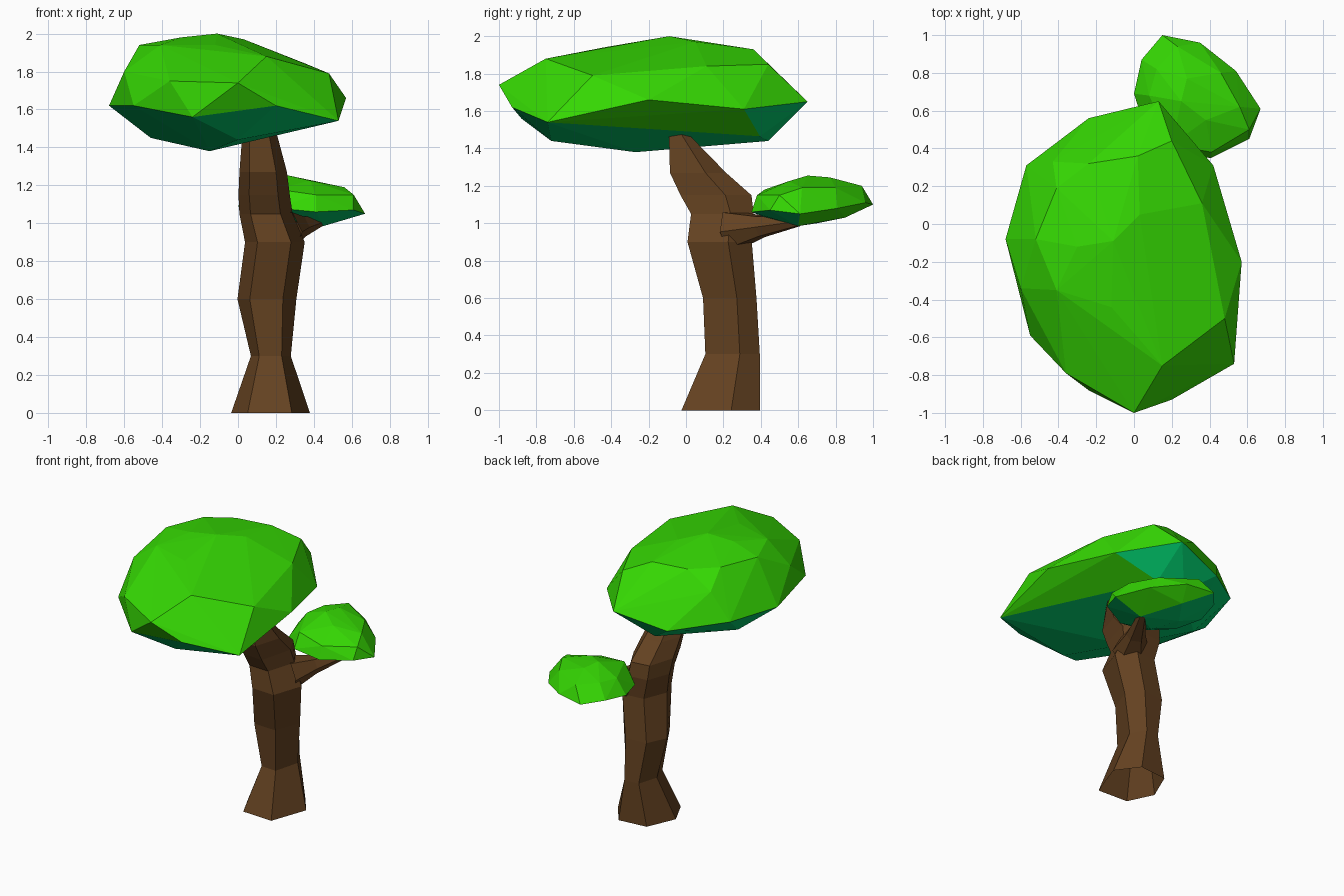
import bpy, bmesh, math
from mathutils import Vector

if "Cube" in bpy.data.objects:
    bpy.data.objects.remove(bpy.data.objects["Cube"])


def material(name, rgb):
    m = bpy.data.materials.new(name)
    m.diffuse_color = (*rgb, 1)
    m.use_nodes = True
    m.node_tree.nodes["Principled BSDF"].inputs["Base Color"].default_value = m.diffuse_color
    return m


GREEN = material("leaf_green", (0.036, 0.69, 0.001))
TEAL = material("underside_teal", (0.0, 0.56, 0.14))
BROWN = material("bark_brown", (0.127, 0.054, 0.015))


def finish(name, bm, mats):
    me = bpy.data.meshes.new(name)
    bm.to_mesh(me)
    bm.free()
    ob = bpy.data.objects.new(name, me)
    bpy.context.collection.objects.link(ob)
    for m in mats:
        me.materials.append(m)


# Faceted foliage: hull around a few corner points, teal on the underside
def foliage(name, corners, is_under):
    bm = bmesh.new()
    for c in corners:
        bm.verts.new(c)
    bmesh.ops.convex_hull(bm, input=bm.verts)
    loose = [v for v in bm.verts if not v.link_faces]
    bmesh.ops.delete(bm, geom=loose, context='VERTS')
    bmesh.ops.recalc_face_normals(bm, faces=bm.faces)
    bm.normal_update()
    for f in bm.faces:
        f.material_index = int(is_under(f.normal, f.calc_center_median()))
    finish(name, bm, [GREEN, TEAL])


# Rings of six points lofted into a faceted limb, open at the bottom
def loft(name, rings):
    bm = bmesh.new()
    loops = [[bm.verts.new(p) for p in r] for r in rings]
    n = len(loops[0])
    for a, b in zip(loops, loops[1:]):
        for i in range(n):
            j = (i + 1) % n
            bm.faces.new((a[i], a[j], b[j], b[i]))
    bm.faces.new(loops[-1])
    finish(name, bm, [BROWN])


# Slightly irregular six-sided section
HEX = [(1.02 * math.cos(math.radians(a)), math.sin(math.radians(a)))
       for a in (15, 65, 125, 183, 234, 301)]

# Trunk: centre x, centre y, radius x, radius y, height
trunk = [(.175, .18, .207, .238, 0), (.175, .245, .105, .165, .3),
         (.155, .23, .155, .162, .6), (.197, .175, .157, .195, .9),
         (.15, .19, .14, .19, 1.05), (.14, .155, .135, .215, 1.15),
         (.135, .06, .125, .17, 1.27), (.115, -.04, .09, .06, 1.475)]
loft("trunk", [[(cx + rx * c, cy + ry * s, z) for c, s in HEX]
               for cx, cy, rx, ry, z in trunk])

# Branch reaching back to the small foliage
start, end = Vector((.23, .24, .96)), Vector((.43, .60, 1.01))
axis = (end - start).normalized()
side = Vector((0, 0, 1)).cross(axis).normalized()
up = axis.cross(side)
loft("branch", [[start.lerp(end, t) + r * (side * c + up * s) for c, s in HEX]
                for t, r in ((0, .12), (.45, .065), (1, .03))])

# Large canopy: rim, shoulder, crown and underside corners
foliage("large_canopy", [
    (0, -1, 1.74), (.2, -.93, 1.62), (.53, -.74, 1.54), (.57, -.2, 1.66),
    (.42, .31, 1.61), (.13, .65, 1.65), (-.24, .56, 1.57), (-.57, .31, 1.63),
    (-.68, -.08, 1.62), (-.55, -.59, 1.62), (-.24, -.88, 1.56), (-.36, -.79, 1.75),
    (.48, -.5, 1.79), (.15, -.75, 1.88), (.36, .11, 1.84), (.2, .44, 1.85),
    (-.43, .33, 1.82), (-.6, -.34, 1.8),
    (-.52, -.08, 1.94), (-.41, -.35, 1.94), (-.12, -.44, 1.94), (-.41, .19, 1.94),
    (-.24, .32, 1.93), (.02, .36, 1.93), (-.3, -.12, 1.98), (-.11, -.09, 2.0),
    (.03, .05, 1.97),
    (-.15, -.27, 1.38), (0, -.72, 1.44), (-.46, .06, 1.45), (-.06, .44, 1.44),
    (.13, .395, 1.465)],
    lambda n, c: n.z < -.1 and (c.z < 1.575 or c.y > .3) and not (c.x > .35 and -.1 < c.y < .3))

# Small foliage on the branch
foliage("small_canopy", [
    (.15, 1, 1.10), (.35, .96, 1.11), (.54, .81, 1.08), (.67, .61, 1.05),
    (.61, .45, 1.07), (.41, .35, 1.06), (.2, .36, 1.08), (.06, .5, 1.08),
    (0, .69, 1.09), (.04, .87, 1.11),
    (.23, .94, 1.2), (.46, .8, 1.19), (.56, .62, 1.19), (.61, .5, 1.15),
    (.41, .38, 1.15), (.2, .42, 1.18), (.08, .68, 1.19), (.12, .82, 1.2),
    (.28, .77, 1.245), (.25, .65, 1.255), (.38, .55, 1.225),
    (.45, .6, .985), (.2, .7, 1.0), (.27, .5, 1.0), (.3, .85, 1.03)],
    lambda n, c: n.z < -.3 and not (n.x + n.y > .4 and c.y > .6))
